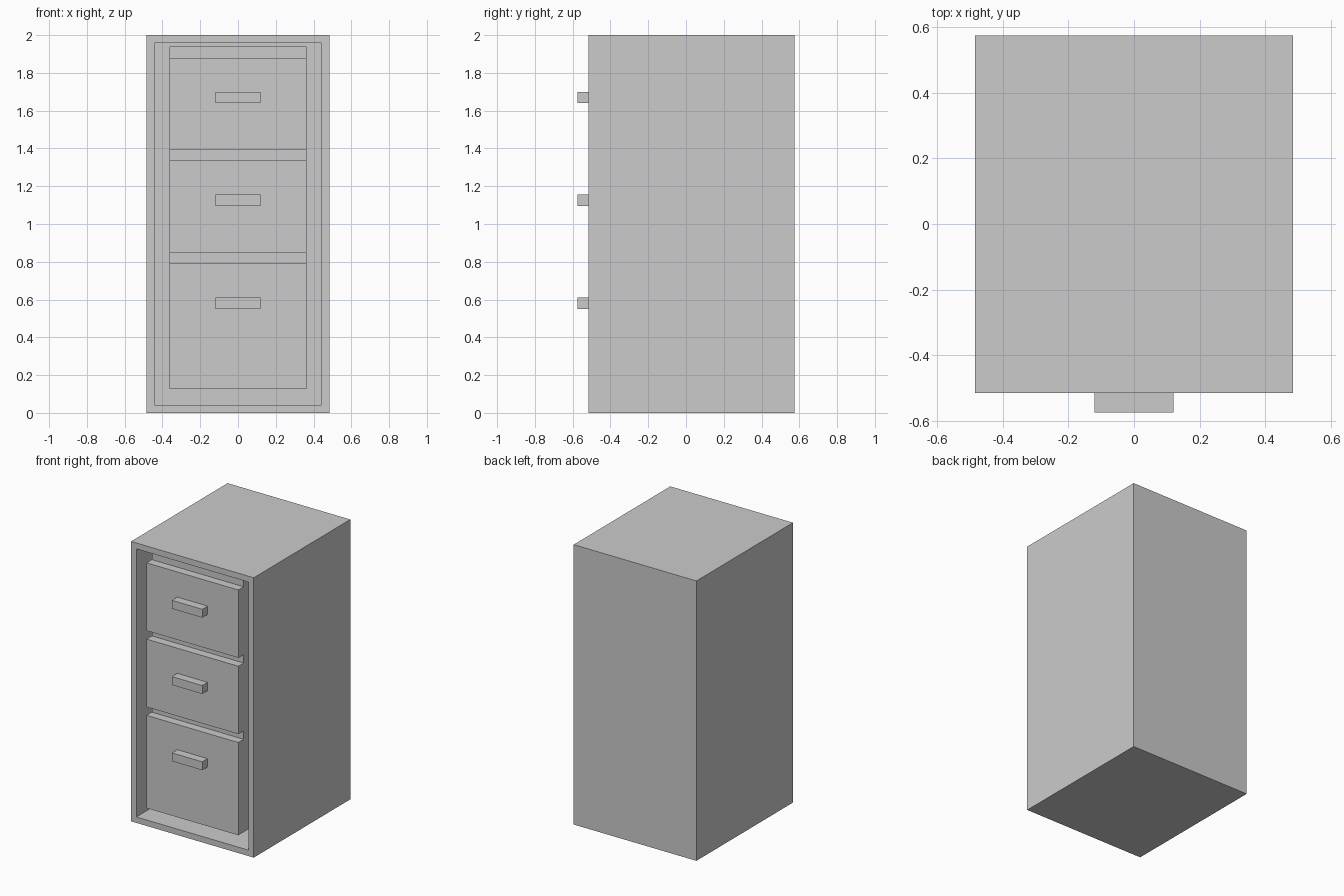
import bpy
import bmesh

cube = bpy.data.objects.get("Cube")
if cube:
    bpy.data.objects.remove(cube, do_unlink=True)

# Single painted metal colour
grey = bpy.data.materials.new("light grey")
grey.use_nodes = True
colour = (0.6, 0.6, 0.6, 1.0)
grey.diffuse_color = colour
grey.node_tree.nodes["Principled BSDF"].inputs["Base Color"].default_value = colour

FRONT, BACK = -0.515, 0.575
WALL = 0.06


def box(name, half_width, y, z, recess=0.0):
    """Box symmetric in x; a recess hollows it out from the front face."""
    bm = bmesh.new()
    bmesh.ops.create_cube(bm, size=1)
    for v in bm.verts:
        v.co.x *= 2 * half_width
        v.co.y = y[0] if v.co.y < 0 else y[1]
        v.co.z = z[0] if v.co.z < 0 else z[1]
    if recess:
        bm.normal_update()
        face = min(bm.faces, key=lambda f: f.calc_center_median().y)
        bmesh.ops.inset_individual(bm, faces=[face], thickness=WALL)
        # Push the inset face back, leaving the inner walls
        opening = bmesh.ops.extrude_discrete_faces(bm, faces=[face])["faces"][0]
        bmesh.ops.translate(bm, verts=opening.verts, vec=(0, recess, 0))
    bm.normal_update()
    mesh = bpy.data.meshes.new(name)
    bm.to_mesh(mesh)
    bm.free()
    mesh.materials.append(grey)
    obj = bpy.data.objects.new(name, mesh)
    bpy.context.collection.objects.link(obj)
    return obj


# Outer case, open at the front
box("cabinet_case", 0.485, (FRONT, BACK), (0, 2), BACK - FRONT - WALL)

# Inner carcass behind the drawer fronts
box("drawer_carcass", 0.363, (FRONT + WALL, BACK - WALL), (0.127, 1.94))

# Drawer fronts flush with the case, each with a bar handle
drawers = {"lower": (0.127, 0.79, 0.58),
           "middle": (0.85, 1.335, 1.125),
           "upper": (1.395, 1.88, 1.67)}
for level, (bottom, top, grip) in drawers.items():
    box(level + "_drawer_front", 0.363, (FRONT, FRONT + WALL), (bottom, top))
    box(level + "_drawer_handle", 0.12, (FRONT - WALL, FRONT),
        (grip - WALL / 2, grip + WALL / 2))
